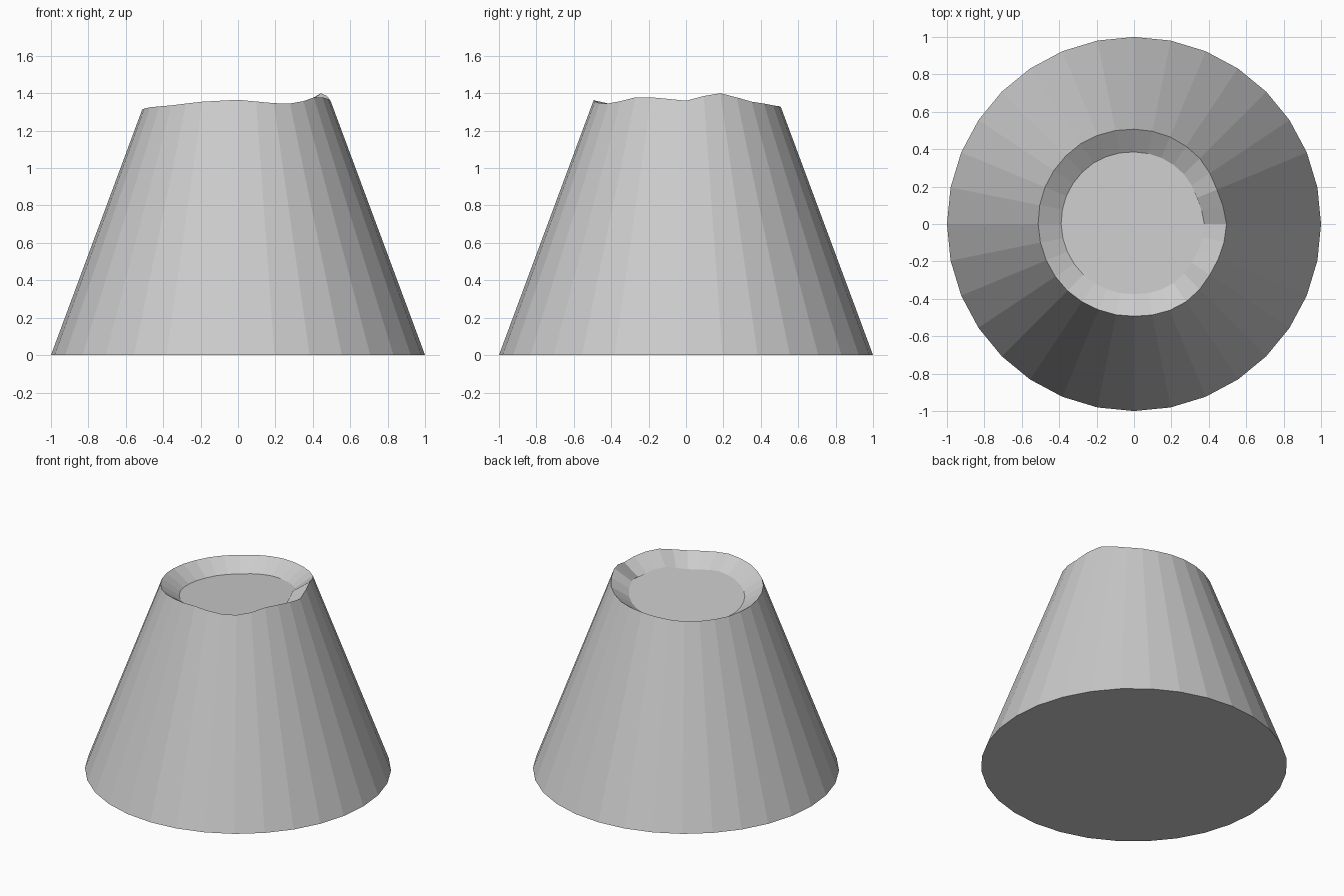
import bpy
import bmesh
import math

SIDES = 32
SLOPE = 0.3715      # radius lost per unit of height
INSET = 0.76        # crater floor radius relative to the rim
DEPTH = 0.08        # crater floor below the rim

cube = bpy.data.objects.get("Cube")
if cube:
    bpy.data.objects.remove(cube, do_unlink=True)

# Uneven rim: (angle in degrees, height), interpolated around the mouth
RIM = [(0, 1.36), (11.25, 1.385), (22.5, 1.4), (33.75, 1.378), (45, 1.355),
       (67.5, 1.335), (90, 1.327), (124, 1.305), (157.5, 1.305), (180, 1.312),
       (202.5, 1.325), (225, 1.335), (247.5, 1.355), (270, 1.365),
       (292.5, 1.347), (303.75, 1.345), (315, 1.358), (326.25, 1.378),
       (337.5, 1.378), (348.75, 1.37), (360, 1.36)]


def rim_height(angle):
    for (a, za), (b, zb) in zip(RIM, RIM[1:]):
        if a <= angle <= b:
            return za + (zb - za) * (angle - a) / (b - a)


def make_material(name, value):
    mat = bpy.data.materials.new(name)
    mat.use_nodes = True
    color = (value, value, value, 1)
    mat.diffuse_color = color
    mat.node_tree.nodes["Principled BSDF"].inputs["Base Color"].default_value = color
    return mat


def make_ring(bm, radius, height):
    ring = []
    for i in range(SIDES):
        deg = 360 * i / SIDES
        t = math.radians(deg)
        r = radius(deg)
        ring.append(bm.verts.new((r * math.cos(t), r * math.sin(t), height(deg))))
    return ring


def bridge(bm, lower, upper):
    for i in range(SIDES):
        j = (i + 1) % SIDES
        bm.faces.new((lower[i], lower[j], upper[j], upper[i]))


def rim_radius(deg):
    return 1 - SLOPE * rim_height(deg)


# Cone with a shallow crater in its mouth
bm = bmesh.new()
base = make_ring(bm, lambda d: 1, lambda d: 0)
rim = make_ring(bm, rim_radius, rim_height)
floor = make_ring(bm, lambda d: INSET * rim_radius(d), lambda d: rim_height(d) - DEPTH)
bridge(bm, base, rim)
bridge(bm, rim, floor)
bm.faces.new(floor)
bm.faces.new(base[::-1])

mesh = bpy.data.meshes.new("crater_cone")
bm.to_mesh(mesh)
bm.free()
mesh.materials.append(make_material("light_grey", 0.6))
cone = bpy.data.objects.new("crater_cone", mesh)
bpy.context.collection.objects.link(cone)
